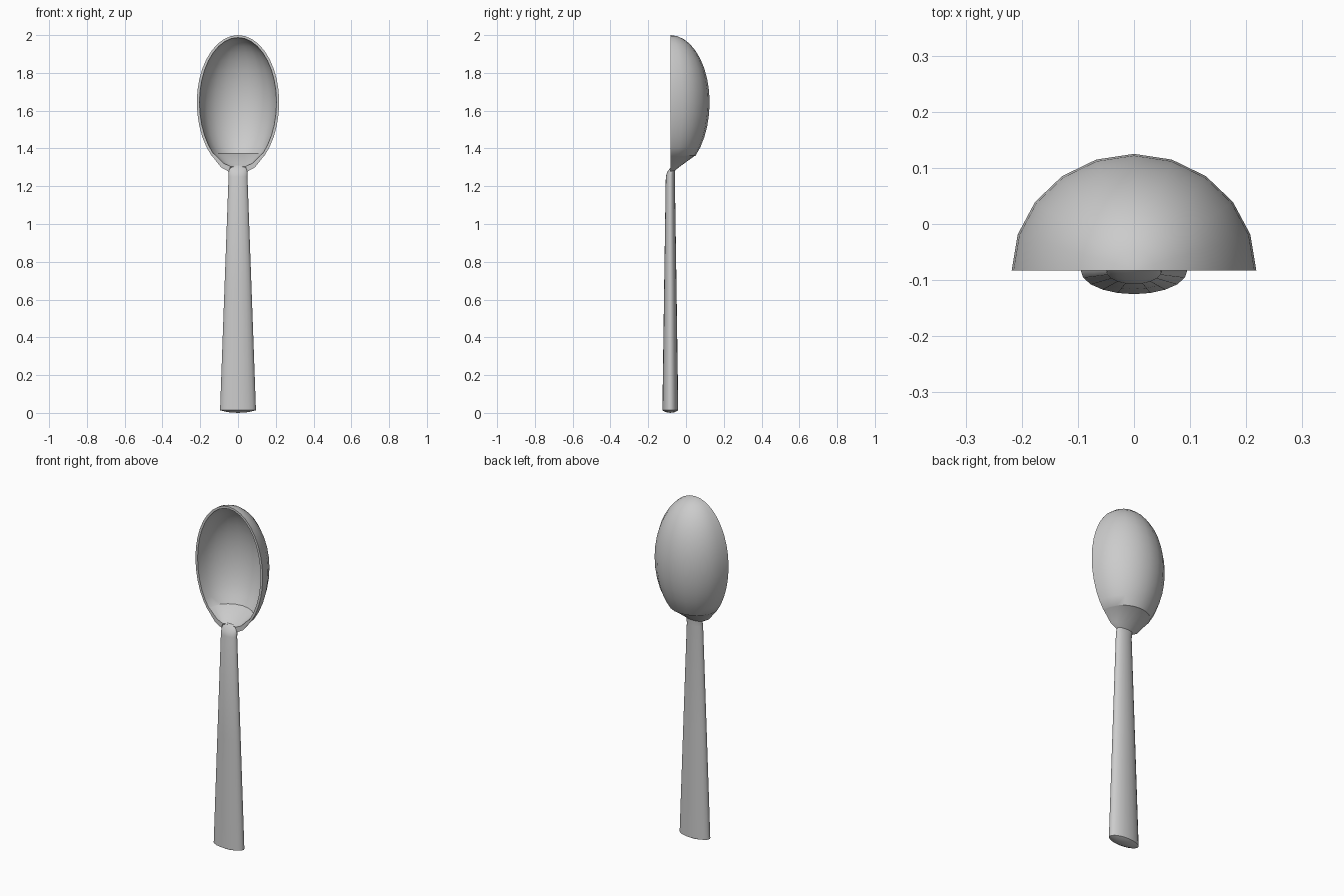
import bpy, bmesh
from math import sin, cos, pi, radians

if "Cube" in bpy.data.objects:
    bpy.data.objects.remove(bpy.data.objects["Cube"])

RIM_Y = -0.083


def finish(name, bm):
    bmesh.ops.remove_doubles(bm, verts=bm.verts, dist=0.0002)
    bmesh.ops.recalc_face_normals(bm, faces=bm.faces)
    me = bpy.data.meshes.new(name)
    bm.to_mesh(me)
    bm.free()
    ob = bpy.data.objects.new(name, me)
    bpy.context.collection.objects.link(ob)
    bpy.ops.object.select_all(action='DESELECT')
    ob.select_set(True)
    bpy.context.view_layer.objects.active = ob
    bpy.ops.object.shade_smooth_by_angle(angle=radians(40))
    return ob


def strip(bm, a, b, closed=False):
    n = len(a)
    for i in range(n if closed else n - 1):
        j = (i + 1) % n
        bm.faces.new((a[i], a[j], b[j], b[i]))


def bowl_skin(bm, width, depth, up, down, tail):
    # half-ellipse sections from the tip down, ending in the tapered tail
    stations = []
    for i in range(15):
        t = radians(i * 10)
        z = 1.645 + cos(t) * (up if cos(t) > 0 else down)
        stations.append((z, width * sin(t), depth * sin(t)))
    rows = []
    for z, w, d in stations + tail:
        rows.append([bm.verts.new((-w * cos(pi * k / 10),
                                   RIM_Y + d * sin(pi * k / 10), z))
                     for k in range(11)])
    for a, b in zip(rows, rows[1:]):
        strip(bm, a, b)
    return rows


# bowl: outer and inner skins joined along the flat rim
bm = bmesh.new()
outer = bowl_skin(bm, 0.218, 0.208, 0.355, 0.37,
                  [(1.36, 0.137, 0.128), (1.30, 0.09, 0.045), (1.278, 0.05, 0.02)])
inner = bowl_skin(bm, 0.204, 0.194, 0.342, 0.355,
                  [(1.371, 0.126, 0.115), (1.322, 0.078, 0.04), (1.305, 0.04, 0.008)])
for k in (0, 10):
    strip(bm, [r[k] for r in outer], [r[k] for r in inner])
strip(bm, outer[-1], inner[-1])
finish("bowl", bm)

# handle: tapered oval shaft, domed foot, neck bending back into the bowl
bm = bmesh.new()
rings = []
for z, y, w, d in [(0.014, RIM_Y, 0.095, 0.042), (0.65, RIM_Y, 0.072, 0.033),
                   (1.25, RIM_Y, 0.05, 0.024), (1.275, -0.079, 0.05, 0.021),
                   (1.298, -0.07, 0.05, 0.013), (1.31, -0.062, 0.04, 0.008)]:
    rings.append([bm.verts.new((w * cos(pi * k / 10), y + d * sin(pi * k / 10), z))
                  for k in range(20)])
for a, b in zip(rings, rings[1:]):
    strip(bm, a, b, True)
bm.faces.new(rings[-1])
dome = [bm.verts.new((v.co.x * 0.6, RIM_Y + (v.co.y - RIM_Y) * 0.6, 0.004))
        for v in rings[0]]
strip(bm, rings[0], dome, True)
foot = bm.verts.new((0, RIM_Y, 0))
for i in range(20):
    bm.faces.new((dome[i], dome[(i + 1) % 20], foot))
finish("handle", bm)
